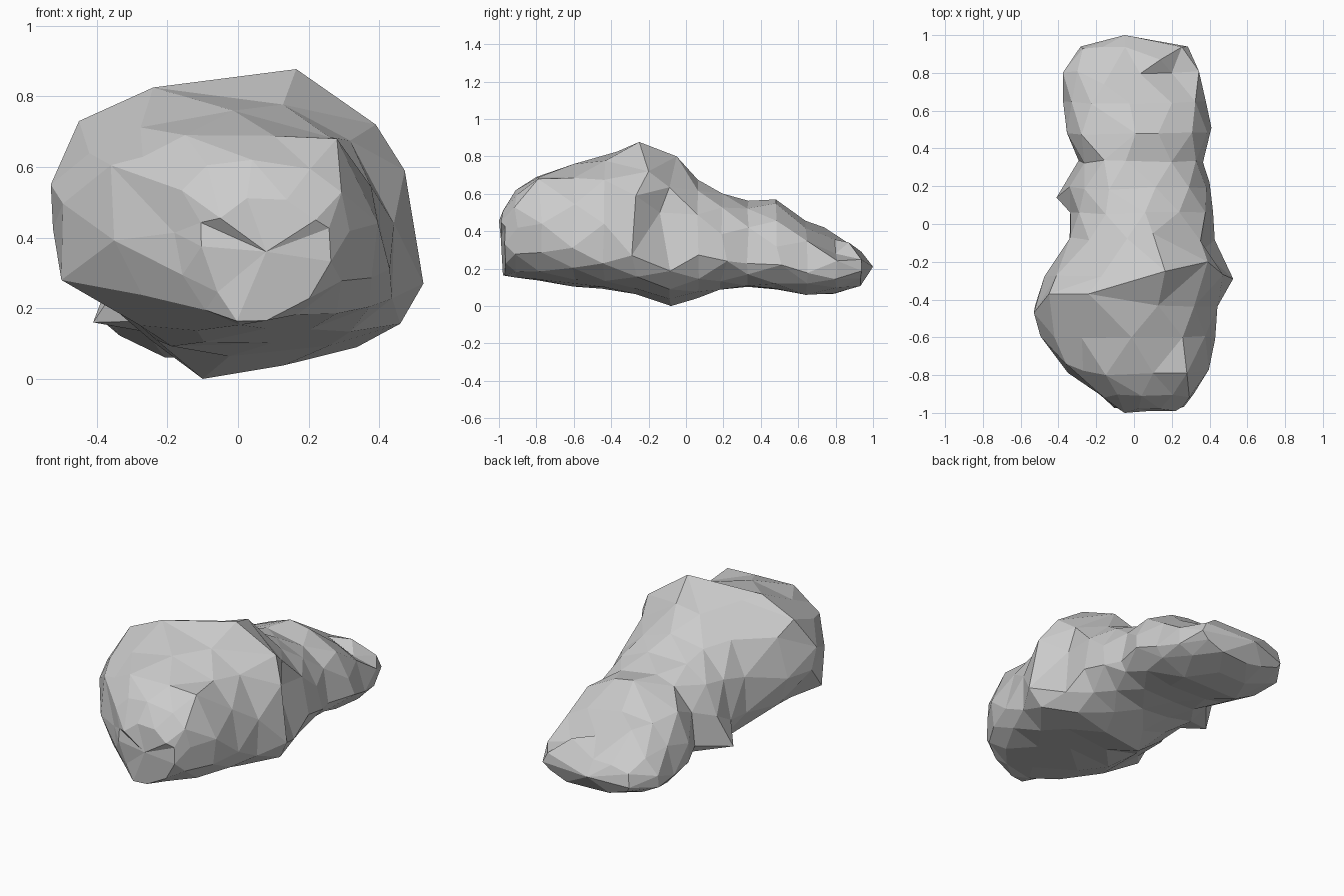
import bpy, bmesh, math, random
from mathutils import Vector

random.seed(7)
SIDES = 12

# Cross-sections from front to back:
# y, left x, right x, bottom z, top z, z of widest left, z of widest right, x of ridge
SECTIONS = [
    (-0.97, -0.10, 0.27, 0.16, 0.52, 0.42, 0.40, 0.07),
    (-0.91, -0.19, 0.32, 0.145, 0.62, 0.42, 0.42, 0.04),
    (-0.78, -0.36, 0.40, 0.13, 0.70, 0.46, 0.34, -0.02),
    (-0.60, -0.49, 0.43, 0.10, 0.75, 0.48, 0.32, 0.00),
    (-0.44, -0.53, 0.46, 0.085, 0.79, 0.50, 0.29, -0.05),
    (-0.27, -0.48, 0.515, 0.06, 0.85, 0.42, 0.27, 0.14),
    (-0.08, -0.35, 0.44, 0.02, 0.78, 0.32, 0.28, 0.08),
    (0.06, -0.33, 0.41, 0.05, 0.67, 0.26, 0.28, 0.03),
    (0.19, -0.36, 0.40, 0.085, 0.61, 0.20, 0.26, -0.03),
    (0.33, -0.30, 0.375, 0.10, 0.56, 0.20, 0.24, -0.02),
    (0.48, -0.36, 0.41, 0.09, 0.56, 0.20, 0.21, 0.00),
    (0.64, -0.38, 0.38, 0.05, 0.46, 0.18, 0.19, -0.05),
    (0.80, -0.38, 0.35, 0.07, 0.37, 0.17, 0.18, -0.10),
    (0.93, -0.29, 0.29, 0.10, 0.30, 0.19, 0.20, -0.04),
]

# Prominent corners of the rock
CORNERS = [
    (-0.05, -1.0, 0.455), (0.22, -0.99, 0.45), (0.04, -0.91, 0.62),
    (-0.36, -0.74, 0.605), (-0.15, -0.80, 0.69), (0.28, -0.79, 0.68),
    (0.08, -0.97, 0.165), (-0.50, -0.56, 0.28), (-0.53, -0.47, 0.55),
    (0.525, -0.29, 0.27), (0.165, -0.25, 0.877), (-0.24, -0.37, 0.825),
    (-0.45, -0.37, 0.73), (0.39, -0.20, 0.72), (0.10, -0.05, 0.80),
    (0.36, -0.14, 0.50), (-0.10, -0.08, 0.0), (-0.41, 0.14, 0.16),
    (0.40, 0.22, 0.24), (0.41, 0.51, 0.22), (0.01, 0.48, 0.57),
    (-0.16, 0.74, 0.42), (0.20, 0.80, 0.28), (0.14, 0.87, 0.34),
]


def ring_point(sec, angle):
    """Point on a lopsided rounded section."""
    y, xl, xr, zb, zt, zl, zr, ridge = sec
    c, s = math.cos(angle), math.sin(angle)
    power = 2 / (2.3 if s > 0 else 2.2 if c > 0 else 1.8)
    u = math.copysign(abs(c) ** power, c)
    v = math.copysign(abs(s) ** power, s)
    mid = ridge if s > 0 else (xl + xr) / 2 - 0.05
    side_z = zr if c > 0 else zl
    x = mid + u * ((xr - mid) if c > 0 else (mid - xl))
    z = side_z + v * ((zt - side_z) if s > 0 else (side_z - zb))
    return Vector((x, y, z))


bm = bmesh.new()
rings = []

# Staggered rings with slightly uneven corners
for i, sec in enumerate(SECTIONS):
    ring = []
    for k in range(SIDES):
        shift = 0.5 * ((i + 1) % 2)
        a = 2 * math.pi * (k + shift) / SIDES + random.uniform(-0.04, 0.04)
        p = ring_point(sec, a)
        p += Vector([random.uniform(-0.01, 0.01) for _ in range(3)])
        ring.append(bm.verts.new(p))
    rings.append(ring)

# Triangular facets between rings
for i in range(len(rings) - 1):
    a, b = rings[i], rings[i + 1]
    for k in range(SIDES):
        n = (k + 1) % SIDES
        if i % 2 == 1:
            bm.faces.new((a[k], a[n], b[k]))
            bm.faces.new((a[n], b[n], b[k]))
        else:
            bm.faces.new((a[k], b[n], b[k]))
            bm.faces.new((a[k], a[n], b[n]))

# Blunt front and back ends
for ring, tip in ((rings[0], (0.08, -0.99, 0.36)), (rings[-1], (-0.05, 1.0, 0.21))):
    t = bm.verts.new(tip)
    for k in range(SIDES):
        bm.faces.new((ring[k], ring[(k + 1) % SIDES], t))

# Pull the nearest vertices out to the prominent corners
free = [v for ring in rings for v in ring]
for corner in CORNERS:
    target = Vector(corner)
    v = min(free, key=lambda w: (w.co - target).length)
    v.co = target
    free.remove(v)
for v in bm.verts:
    v.co.z = max(v.co.z, 0.0)

bmesh.ops.recalc_face_normals(bm, faces=bm.faces)
# Merge nearly level triangles into larger facets
bmesh.ops.dissolve_limit(bm, angle_limit=math.radians(5), verts=bm.verts, edges=bm.edges)
mesh = bpy.data.meshes.new("boulder")
bm.to_mesh(mesh)
bm.free()
boulder = bpy.data.objects.new("boulder", mesh)
bpy.context.collection.objects.link(boulder)
